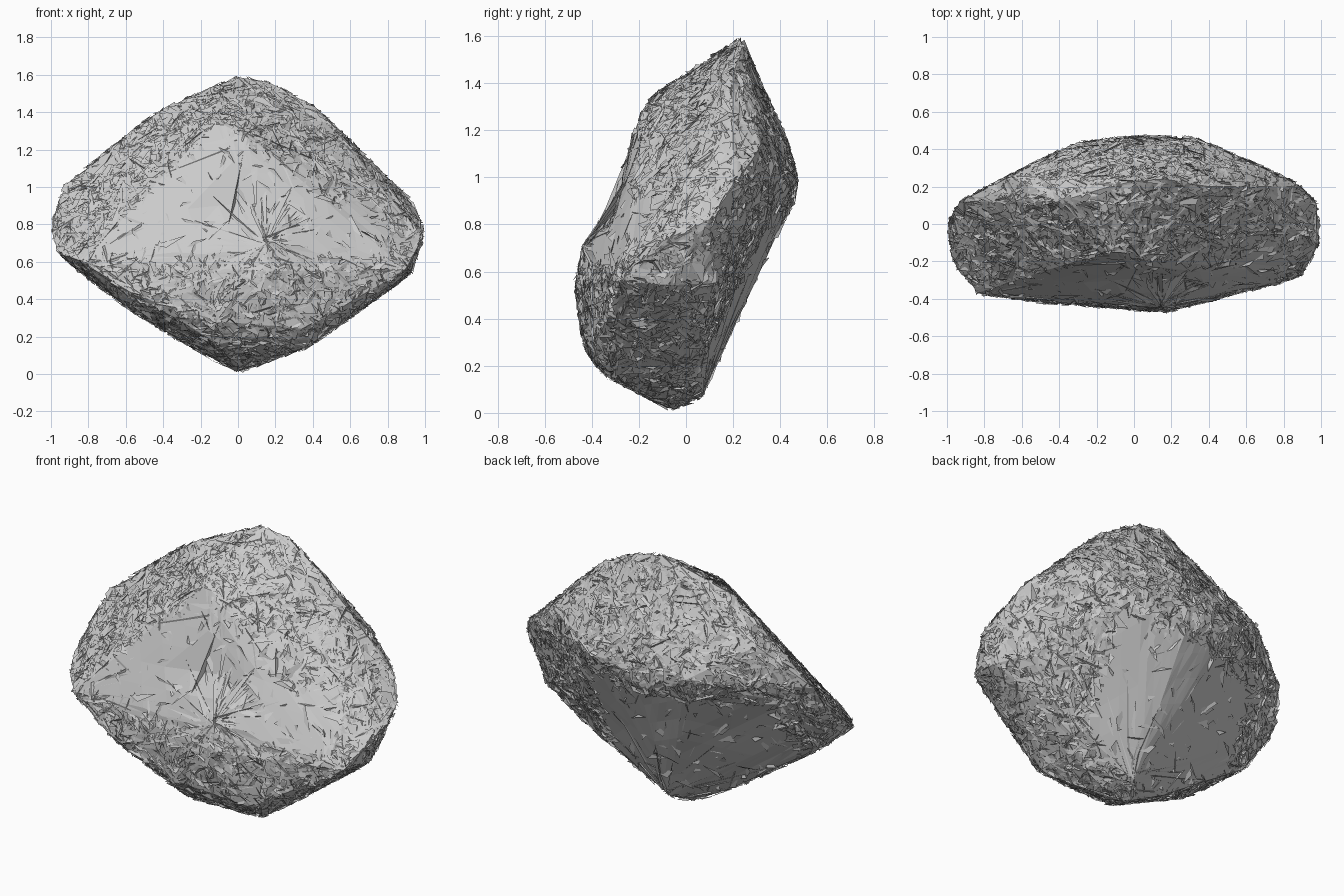
import bpy, bmesh, random
from mathutils import Vector
from mathutils.bvhtree import BVHTree

random.seed(7)
cube = bpy.data.objects.get("Cube")
if cube:
    bpy.data.objects.remove(cube)

# Corner points of the boulder, grouped by region
crown = [(0, .23, 1.59), (-.13, .2, 1.54), (.17, .24, 1.56), (.4, .2, 1.44),
         (-.4, .12, 1.42), (.05, -.18, 1.28), (-.12, -.14, 1.35)]
back_ridge = [(0, .47, 1), (.32, .46, 1), (-.3, .44, 1), (0, .45, .88),
              (0, .42, 1.17), (.65, .32, 1.13), (-.65, .26, 1.23)]
left_side = [(.98, .1, .82), (.99, -.1, .73), (.9, .2, .96), (.9, -.28, .56),
             (.93, -.08, .54), (.84, .12, .55)]
right_side = [(-1, 0, .81), (-.93, .12, 1), (-.97, -.2, .66), (-.84, -.37, .6), (-.85, -.1, .55)]
belly = [(.15, -.44, .7), (.17, -.47, .55), (-.1, -.43, .28), (-.55, -.41, .42), (.36, -.4, .24)]
foot = [(0, -.05, .01), (.06, .07, .07), (-.25, -.05, .14), (.38, -.3, .15),
        (.4, -.08, .17), (-.1, -.34, .16), (-.6, -.27, .36), (.6, .06, .34)]


def make_object(name, bm):
    mesh = bpy.data.meshes.new(name)
    bm.to_mesh(mesh)
    obj = bpy.data.objects.new(name, mesh)
    bpy.context.collection.objects.link(obj)


# Solid core: hull of the corners, divided into small facets
core = bmesh.new()
for point in crown + back_ridge + left_side + right_side + belly + foot:
    core.verts.new(point)
bmesh.ops.convex_hull(core, input=core.verts)
loose = [v for v in core.verts if not v.link_faces]
bmesh.ops.delete(core, geom=loose, context='VERTS')
bmesh.ops.subdivide_edges(core, edges=core.edges, cuts=5, use_grid_fill=True)
bmesh.ops.triangulate(core, faces=core.faces)
bmesh.ops.recalc_face_normals(core, faces=core.faces)
core.normal_update()

# Chip the facets and hollow the cleaved front above its peak
for vert in core.verts:
    vert.co -= vert.normal * random.uniform(0, .006)
    x, y, z = vert.co
    bulge = .16 * min(1, max(0, (.86 - z) / .16))
    vert.co.y = max(y, -.2 - .25 * (1.28 - z) + .05 * x - bulge)
core.normal_update()
make_object("boulder_core", core)
surface = BVHTree.FromBMesh(core)
faces = [[v.co.copy() for v in f.verts] + [f.normal.copy()] for f in core.faces]
areas = [f.calc_area() for f in core.faces]


def on_surface(point, low, high):
    """Snap a point to the boulder with a small random lift."""
    spot, normal, _, _ = surface.find_nearest(point)
    return spot + normal * random.uniform(low, high)


def add_shard(bm, centre, direction, length, width, lift):
    """Add one thin splinter that follows the surface."""
    normal = surface.find_nearest(centre)[1]
    along = (direction - normal * direction.dot(normal)).normalized()
    across = normal.cross(along)
    corners = (centre - along * length / 2, centre + along * length / 2,
               centre + across * width + along * random.uniform(-.3, .3) * length)
    face = bm.faces.new([bm.verts.new(on_surface(c, -lift, lift)) for c in corners])
    face.normal_update()
    if face.normal.dot(normal) < 0:
        face.normal_flip()


def random_direction():
    return Vector([random.gauss(0, 1) for _ in "xyz"])


# Splintered crust: dense on the rim, sparse on the broad cleaved faces
crust = bmesh.new()
for a, b, c, normal in random.choices(faces, weights=areas, k=11000):
    u, v = sorted((random.random(), random.random()))
    centre = a * u + b * (v - u) + c * (1 - v)
    cleaved_front = normal.y < -.7 and centre.z > .62 and abs(centre.x) < .8
    cleaved_back = normal.y > .5 and normal.z < 0 and -.7 < centre.x < .4 and centre.z < .85
    if (cleaved_front or cleaved_back) and random.random() < .93:
        continue
    add_shard(crust, centre, random_direction(), random.uniform(.03, .18),
              random.uniform(.01, .05), .017)
make_object("splintered_crust", crust)

# Long splinters fanning out from the front peak, crown, foot and side corners
fans = bmesh.new()
for origin, count, reach in ((belly[0], 110, .5), (crown[5], 60, .6), (foot[1], 110, .9),
                             (right_side[3], 50, .7), (left_side[3], 50, .7)):
    for _ in range(count):
        direction = random_direction().normalized()
        length = random.uniform(.1, reach)
        centre = surface.find_nearest(Vector(origin) + direction * length * .5)[0]
        add_shard(fans, centre, direction, length, random.uniform(.01, .04), .01)
make_object("radiating_splinters", fans)
